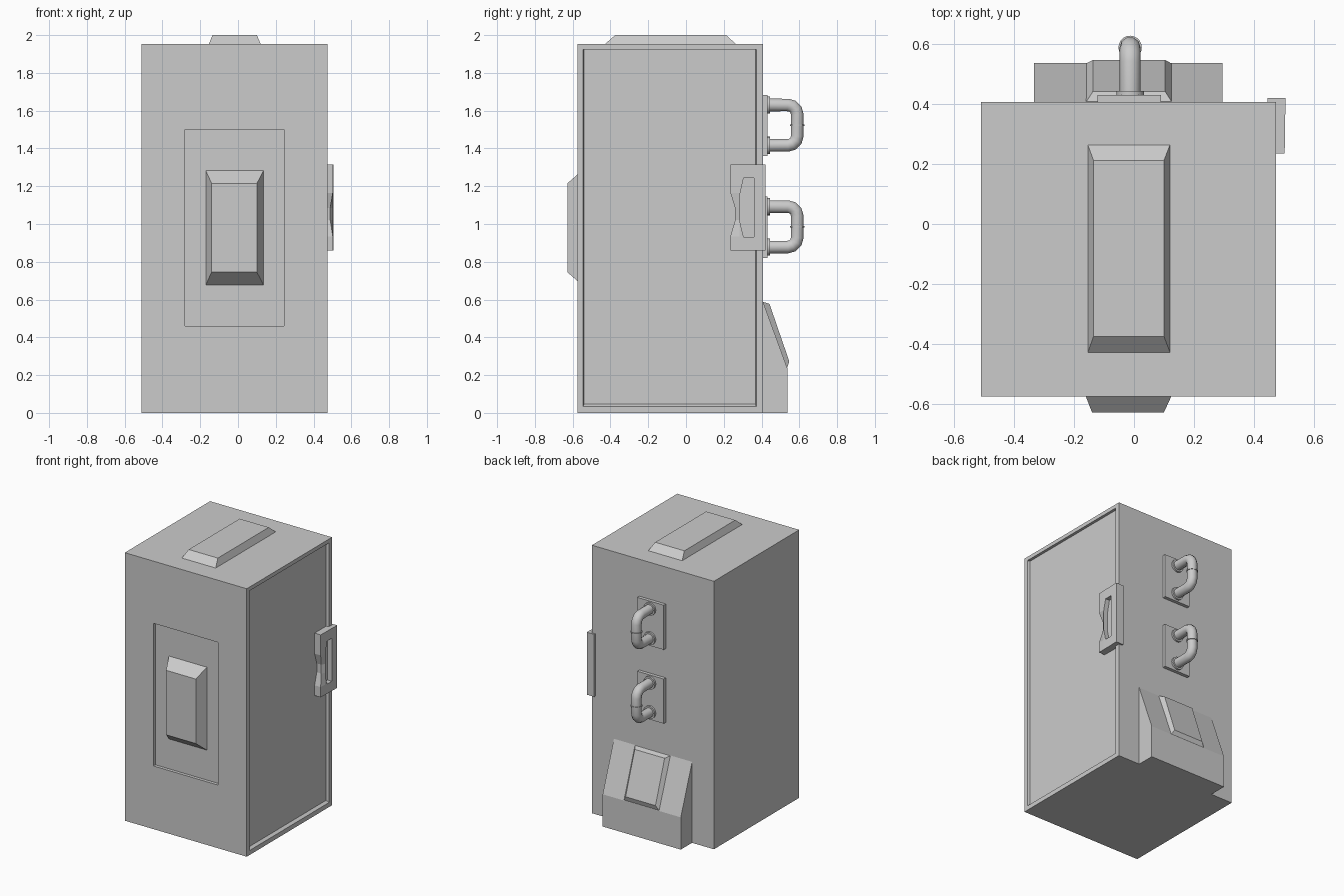
import bpy, bmesh
from math import sin, cos, pi
from mathutils import Vector

if "Cube" in bpy.data.objects:
    bpy.data.objects.remove(bpy.data.objects["Cube"])


def add_object(name, bm):
    bmesh.ops.recalc_face_normals(bm, faces=bm.faces[:])
    me = bpy.data.meshes.new(name)
    bm.to_mesh(me)
    bm.free()
    ob = bpy.data.objects.new(name, me)
    bpy.context.collection.objects.link(ob)
    return ob


def loft(name, rings):
    """Skin matching closed rings of points and cap both ends."""
    bm = bmesh.new()
    vs = [[bm.verts.new(p) for p in r] for r in rings]
    n = len(vs[0])
    for a, b in zip(vs, vs[1:]):
        for i in range(n):
            j = (i + 1) % n
            bm.faces.new((a[i], a[j], b[j], b[i]))
    bm.faces.new(vs[0])
    bm.faces.new(vs[-1])
    return add_object(name, bm)


def rect(u0, u1, v0, v1):
    return [(u0, v0), (u1, v0), (u1, v1), (u0, v1)]


def box(name, x0, x1, y0, y1, z0, z1):
    return loft(name, [[(x, y, z) for x, y in rect(x0, x1, y0, y1)] for z in (z0, z1)])


def recess(bm, normal, corners, floor):
    """Sink a rectangular panel into the face that looks along normal."""
    bm.normal_update()
    face = max(bm.faces, key=lambda f: f.normal.dot(Vector(normal)) * f.calc_area())

    def place(verts, pts):
        pts = [Vector(p) for p in pts]
        c = sum(pts, Vector()) / 4
        m = sum((v.co for v in verts), Vector()) / 4
        targets = [max(pts, key=lambda p: (p - c).normalized().dot((v.co - m).normalized()))
                   for v in verts]
        for v, t in zip(verts, targets):
            v.co = t
    bmesh.ops.inset_individual(bm, faces=[face], thickness=0.05)
    place(face.verts[:], corners)
    inner = bmesh.ops.extrude_discrete_faces(bm, faces=[face])["faces"][0]
    place(inner.verts[:], floor)


# cabinet body with sunken front and side panels
X0, X1, Y0, Y1, H = -0.51, 0.473, -0.575, 0.407, 1.953
bm = bmesh.new()
bmesh.ops.create_cube(bm, size=1)
for v in bm.verts:
    v.co = (X1 if v.co.x > 0 else X0, Y1 if v.co.y > 0 else Y0, H if v.co.z > 0 else 0)
bmesh.ops.recalc_face_normals(bm, faces=bm.faces[:])
front = rect(-0.28, 0.243, 0.46, 1.5)
recess(bm, (0, -1, 0), [(x, Y0, z) for x, z in front], [(x, -0.552, z) for x, z in front])
recess(bm, (1, 0, 0), [(X1, y, z) for y, z in rect(-0.545, 0.372, 0.033, 1.925)],
       [(0.453, y, z) for y, z in rect(-0.54, 0.367, 0.046, 1.925)])
add_object("cabinet_body", bm)

# bevelled raised panels
loft("front_raised_panel", [[(x, -0.552, z) for x, z in rect(-0.17, 0.135, 0.678, 1.282)],
                            [(x, -0.628, z) for x, z in rect(-0.14, 0.1, 0.745, 1.215)]])
loft("top_raised_panel", [[(x, y, H) for x, y in rect(-0.154, 0.12, -0.428, 0.264)],
                          [(x, y, 2.0) for x, y in rect(-0.135, 0.1, -0.375, 0.212)]])

# rear foot housing with its sloped raised panel
foot = [(Y1, 0), (0.537, 0), (0.537, 0.235), (Y1, 0.59)]
loft("rear_foot_housing", [[(x, y, z) for y, z in foot] for x in (-0.334, 0.296)])


def slope_quad(x0, x1, lo, hi):
    return [(x0, *lo), (x1, *lo), (x1, *hi), (x0, *hi)]


loft("rear_sloped_panel", [slope_quad(-0.16, 0.126, (0.535, 0.236), (0.407, 0.588)),
                           slope_quad(-0.137, 0.104, (0.547, 0.272), (0.442, 0.577))])


# rear pull handles
def handle(label, zc):
    cx, half, yo, r = -0.013, 0.107, 0.589, 0.05
    box(label + "_plate", -0.122, 0.09, Y1, 0.431, zc - 0.164, zc + 0.161)
    arc = [(yo - r + r * sin(a), half - r + r * cos(a)) for a in (0, pi / 6, pi / 3, pi / 2)]
    upper = [(0.425, half)] + arc
    path = upper + [(y, -z) for y, z in reversed(upper)]
    cu = bpy.data.curves.new(label + "_bar", 'CURVE')
    cu.dimensions = '3D'
    cu.bevel_depth = 0.035
    cu.bevel_resolution = 3
    sp = cu.splines.new('POLY')
    sp.points.add(len(path) - 1)
    for p, (y, z) in zip(sp.points, path):
        p.co = (cx, y, zc + z, 1)
    bar = bpy.data.objects.new(label + "_bar", cu)
    bpy.context.collection.objects.link(bar)
    bpy.ops.object.select_all(action='DESELECT')
    bar.select_set(True)
    bpy.context.view_layer.objects.active = bar
    bpy.ops.object.convert(target='MESH')
    bpy.ops.object.shade_smooth_by_angle(angle=0.7)

    def disc(name, radius, depth, loc, rot):
        bpy.ops.mesh.primitive_cylinder_add(vertices=20, radius=radius, depth=depth,
                                            location=loc, rotation=rot)
        bpy.context.object.name = name
        bpy.ops.object.shade_smooth_by_angle(angle=0.7)
    for s in (1, -1):
        disc(label + "_collar", 0.046, 0.014, (cx, 0.437, zc + s * half), (pi / 2, 0, 0))
    disc(label + "_ring", 0.039, 0.008, (cx, yo, zc), (0, 0, 0))


handle("upper_handle", 1.523)
handle("lower_handle", 0.985)

# side latch: waisted plate with a window, wrapping round the rear corner
waist = [(0.86, 0.235, 0.502), (0.935, 0.235, 0.502), (1.02, 0.26, 0.488),
         (1.085, 0.26, 0.488), (1.165, 0.235, 0.502), (1.315, 0.235, 0.502)]
latch = loft("side_latch", [[(0.452, y, z), (x, y, z), (0.504, 0.283, z), (0.504, 0.41, z),
                             (0.452, 0.41, z)] for z, y, x in waist])
window = [(0.305, 0.93), (0.36, 0.93), (0.36, 1.243), (0.305, 1.243), (0.286, 1.16), (0.286, 1.01)]
cutter = loft("latch_window_cutter", [[(x, y, z) for y, z in window] for x in (0.47, 0.6)])
cutter.hide_render = True
cutter.hide_set(True)
mod = latch.modifiers.new("window", 'BOOLEAN')
mod.operation = 'DIFFERENCE'
mod.object = cutter
mod.solver = 'EXACT'
box("latch_corner_wrap", 0.446, 0.506, 0.366, 0.42, 0.86, 1.315)
